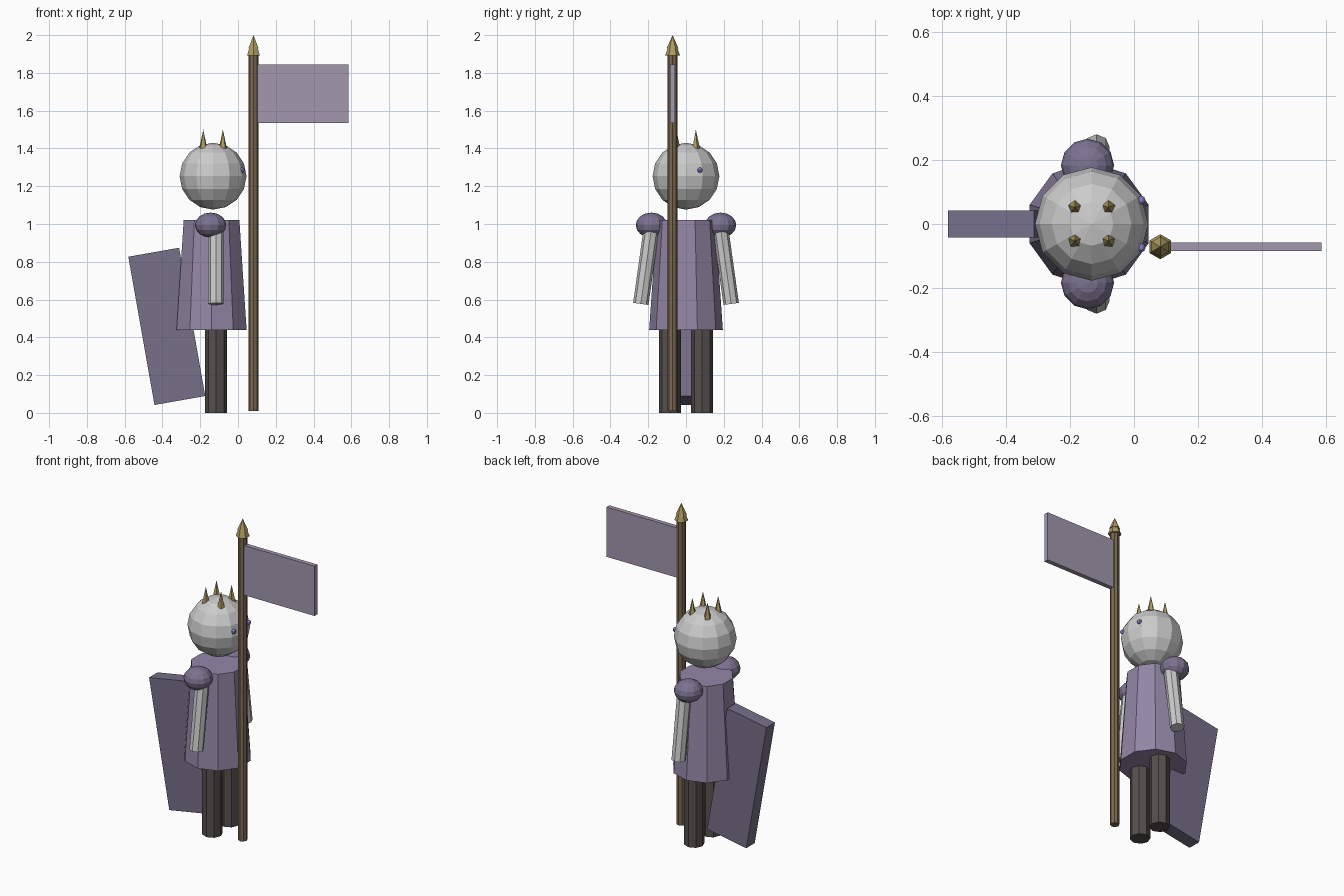
import bpy
from math import radians

if "Cube" in bpy.data.objects:
    bpy.data.objects.remove(bpy.data.objects["Cube"])


def material(name, r, g, b):
    m = bpy.data.materials.new(name)
    m.diffuse_color = (r, g, b, 1)
    m.use_nodes = True
    m.node_tree.nodes["Principled BSDF"].inputs["Base Color"].default_value = m.diffuse_color
    return m


tunic_mat = material("tunic_purple", 0.29, 0.24, 0.38)
cape_mat = material("cape_purple", 0.18, 0.16, 0.25)
pad_mat = material("pad_purple", 0.20, 0.17, 0.28)
flag_mat = material("flag_lilac", 0.36, 0.31, 0.42)
wood_mat = material("wood", 0.20, 0.14, 0.08)
gold_mat = material("gold", 0.42, 0.33, 0.12)
dark_mat = material("dark_cloth", 0.09, 0.08, 0.075)
eye_mat = material("eye_blue", 0.25, 0.22, 0.60)


def finish(name, mat):
    o = bpy.context.object
    o.name = name
    if mat:
        o.data.materials.append(mat)
    return o


def taper(name, x, y, z0, z1, r0, r1, sides, mat=None):
    bpy.ops.mesh.primitive_cone_add(vertices=sides, radius1=r0, radius2=r1, depth=z1 - z0,
                                    location=(x, y, (z0 + z1) / 2))
    return finish(name, mat)


def ball(name, loc, r, seg, rings, mat=None, squash=1):
    bpy.ops.mesh.primitive_uv_sphere_add(segments=seg, ring_count=rings, radius=r, location=loc)
    o = finish(name, mat)
    o.scale.z = squash
    return o


def box(name, loc, size, mat, tilt=0):
    bpy.ops.mesh.primitive_cube_add(size=1, location=loc, rotation=(0, tilt, 0))
    o = finish(name, mat)
    o.scale = size
    return o


# Body, head and cape (figure looks toward +x)
taper("tunic", -0.14, 0, 0.44, 1.02, 0.195, 0.155, 10, tunic_mat)
ball("head", (-0.132, 0, 1.253), 0.177, 12, 8)
box("cape", (-0.377, 0, 0.458), (0.273, 0.083, 0.797), cape_mat, radians(-10))

# Paired limbs, shoulder pads, eyes and crown spikes
for side, s in (("left", 1), ("right", -1)):
    taper(f"{side}_leg", -0.116, s * 0.085, 0, 0.46, 0.058, 0.058, 8, dark_mat)
    arm = taper(f"{side}_arm", -0.117, s * 0.21, 0.575, 0.995, 0.041, 0.041, 8)
    arm.rotation_euler.x = s * radians(8)
    ball(f"{side}_shoulder", (-0.145, s * 0.183, 0.994), 0.083, 12, 8, pad_mat, 0.8)
    ball(f"{side}_eye", (0.022, s * 0.074, 1.285), 0.014, 8, 6, eye_mat)
    for end, x in (("front", -0.08), ("back", -0.184)):
        taper(f"crown_spike_{side}_{end}", x, s * 0.052, 1.40, 1.50, 0.022, 0, 5, gold_mat)

# Banner: pole, two-step finial and flag
taper("pole", 0.082, -0.071, 0.01, 1.91, 0.026, 0.026, 8, wood_mat)
taper("finial_collar", 0.082, -0.071, 1.893, 1.935, 0.039, 0.024, 6, gold_mat)
taper("finial_tip", 0.082, -0.071, 1.93, 2.0, 0.031, 0, 6, gold_mat)
box("flag", (0.341, -0.071, 1.69), (0.488, 0.028, 0.308), flag_mat)
